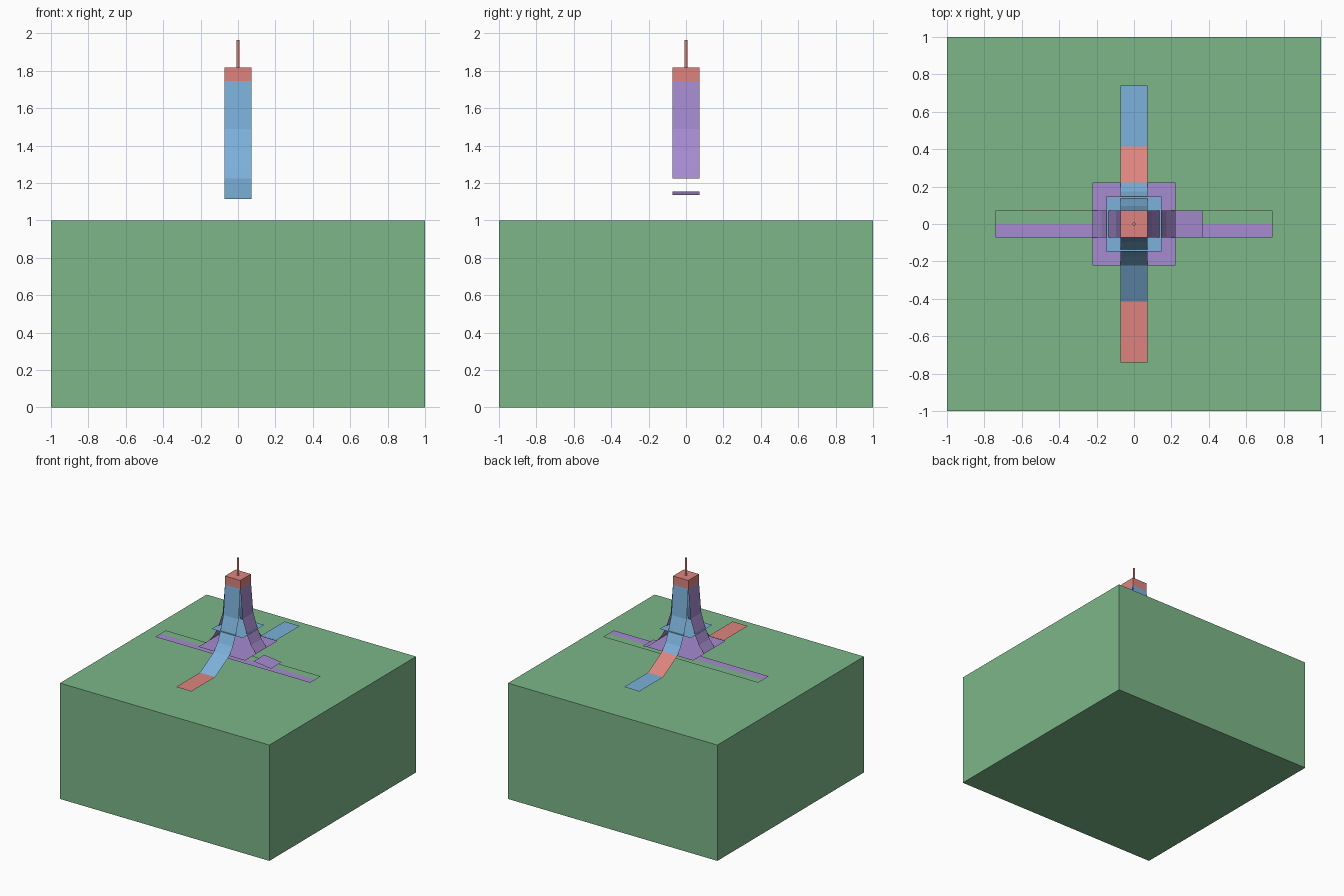
import bpy, bmesh, math
from mathutils import Matrix

if "Cube" in bpy.data.objects:
    bpy.data.objects.remove(bpy.data.objects["Cube"], do_unlink=True)


def material(name, r, g, b):
    lin = [(c / 255 / 12.92) if c < 11 else ((c / 255 + 0.055) / 1.055) ** 2.4 for c in (r, g, b)]
    m = bpy.data.materials.new(name)
    m.use_nodes = True
    m.diffuse_color = (*lin, 1)
    m.node_tree.nodes["Principled BSDF"].inputs["Base Color"].default_value = (*lin, 1)
    return m


GREEN = material("green", 124, 182, 137)
BLUE = material("blue", 124, 177, 218)
PURPLE = material("purple", 166, 139, 208)
RED = material("red", 221, 132, 126)


def finish(name, bm, mats):
    me = bpy.data.meshes.new(name)
    bm.to_mesh(me)
    bm.free()
    for m in mats:
        me.materials.append(m)
    ob = bpy.data.objects.new(name, me)
    bpy.context.collection.objects.link(ob)
    return ob


def box(name, lo, hi, mat):
    bm = bmesh.new()
    bmesh.ops.create_cube(bm, size=1)
    for v in bm.verts:
        v.co = [(a + b) / 2 + c * (b - a) for a, b, c in zip(lo, hi, v.co)]
    return finish(name, bm, [mat])


def plate(name, x0, x1, y0, y1, z0, mat, z1=None):
    # flat sheet facing up, with an optional second height at x1
    z1 = z0 if z1 is None else z1
    bm = bmesh.new()
    bm.faces.new([bm.verts.new(p) for p in
                  ((x0, y0, z0), (x1, y0, z1), (x1, y1, z1), (x0, y1, z0))])
    return finish(name, bm, [mat])


def ribbon(name, profile, mats, angle):
    # sheet of constant width following (distance, height) points outward;
    # one material per segment
    bm = bmesh.new()
    rows = [[bm.verts.new((s * HALF, -d, z)) for s in (-1, 1)] for d, z in profile]
    used = list(dict.fromkeys(mats))
    for (a, b), (c, d), m in zip(rows, rows[1:], mats):
        bm.faces.new((a, c, d, b)).material_index = used.index(m)
    bmesh.ops.rotate(bm, verts=bm.verts, matrix=Matrix.Rotation(angle, 3, 'Z'))
    return finish(name, bm, used)


HALF = 0.073
LEG = [(HALF, 1.745), (0.095, 1.49), (0.135, 1.37), (0.175, 1.285), (0.222, 1.225)]
RAMP = LEG + [(0.415, 1.115), (0.74, 1.115)]

# ground block
box("ground_block", (-1, -1, 0), (1, 1, 1), GREEN)

# front and back legs run on into ramps and flat paths
ribbon("front_leg", RAMP, [BLUE] * 5 + [RED], 0)
ribbon("back_leg", RAMP, [BLUE] * 4 + [RED, BLUE], math.pi)

# side legs stop at the lower platform
ribbon("left_leg", LEG, [PURPLE] * 4, math.pi / 2)
ribbon("right_leg", LEG, [PURPLE] * 4, -math.pi / 2)

# platforms
plate("lower_platform", -0.222, 0.222, -0.222, 0.222, 1.224, PURPLE)
plate("upper_platform", -0.148, 0.148, -0.148, 0.148, 1.37, BLUE)

# sideways path in two colours, and a short step above it
plate("side_path_front_half", -0.74, 0.74, -HALF, 0, 1.114, PURPLE)
plate("side_path_back_half", -0.74, 0.74, 0, HALF, 1.114, GREEN)
plate("left_step", 0.2, 0.365, -HALF, HALF, 1.155, PURPLE, 1.135)

# cap and mast
box("cap", (-HALF, -HALF, 1.745), (HALF, HALF, 1.818), RED)
bm = bmesh.new()
bmesh.ops.create_cone(bm, cap_ends=True, segments=12, radius1=0.008, radius2=0.008,
                      depth=0.147, matrix=Matrix.Translation((0, 0, 1.8915)))
finish("mast", bm, [RED])
